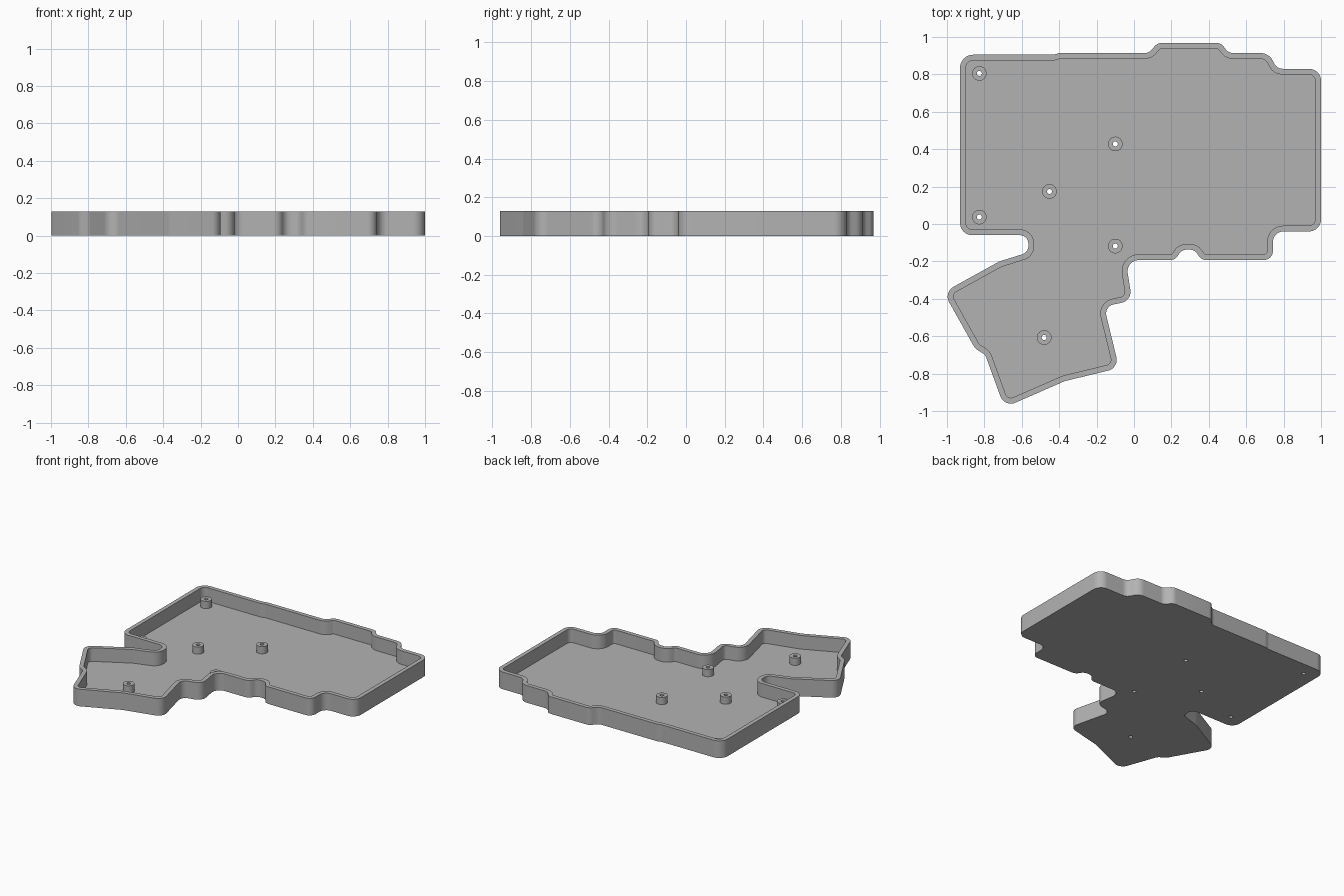
import bpy, bmesh, math
from mathutils import Vector

HEIGHT, FLOOR, WALL = 0.128, 0.026, 0.031
POST_TOP, POST_R, BORE_R = 0.08, 0.039, 0.0135
SIDES = 32

old = bpy.data.objects.get("Cube")
if old:
    bpy.data.objects.remove(old, do_unlink=True)

grey = bpy.data.materials.new("plain_grey")
grey.use_nodes = True
colour = (0.45, 0.45, 0.45, 1)
grey.diffuse_color = colour
grey.node_tree.nodes["Principled BSDF"].inputs["Base Color"].default_value = colour

# Outline corners, clockwise from the back right-hand corner: x, y, fillet radius
CORNERS = [
    (-.93, .905, .07), (-.43, .905, .05), (-.40, .914, .05),
    (.08, .914, .05), (.125, .968, .05), (.465, .968, .05), (.505, .914, .05),
    (.72, .914, .07), (.765, .83, .05), (1, .83, .065),
    (1, -.04, .065), (.743, -.04, .055), (.743, -.193, .05),
    (.36, -.193, .05), (.325, -.137, .05), (.255, -.137, .05), (.22, -.193, .05),
    (-.045, -.193, .06), (-.01, -.41, .06), (-.16, -.44, .05),
    (-.08, -.77, .06), (-.37, -.84, .08), (-.693, -.981, .06),
    (-.795, -.70, .05), (-.85, -.665, .05), (-1.018, -.365, .06),
    (-.72, -.20, .05), (-.565, -.152, .045), (-.565, -.06, .045), (-.93, -.06, .065),
]

POSTS = [(-.827, .805), (-.827, .037), (-.10, .428),
         (-.452, .174), (-.10, -.118), (-.48, -.607)]


def rounded_outlines(corners, wall):
    """Fillet each corner; return the outer loop and the loop inset by the wall."""
    outer, inner = [], []
    for i, (x, y, r) in enumerate(corners):
        p = Vector((x, y))
        a = (p - Vector(corners[i - 1][:2])).normalized()
        b = (Vector(corners[(i + 1) % len(corners)][:2]) - p).normalized()
        turn = math.atan2(a.x * b.y - a.y * b.x, a.dot(b))
        side = 1 if turn > 0 else -1
        start = p - a * r * math.tan(abs(turn) / 2)
        centre = start + Vector((-a.y, a.x)) * side * r
        first = math.atan2(start.y - centre.y, start.x - centre.x)
        steps = max(2, math.ceil(abs(turn) / math.radians(9)))
        for k in range(steps + 1):
            t = first + turn * k / steps
            ray = Vector((math.cos(t), math.sin(t)))
            outer.append(centre + ray * r)
            inner.append(centre + ray * (r + side * wall))
    return outer, inner


def circle(centre, radius):
    return [Vector((centre[0] + radius * math.cos(math.tau * k / SIDES),
                    centre[1] + radius * math.sin(math.tau * k / SIDES)))
            for k in range(SIDES)]


def ring(bm, points, z):
    verts = [bm.verts.new((p.x, p.y, z)) for p in points]
    edges = [bm.edges.new((v, verts[i - 1])) for i, v in enumerate(verts)]
    return verts, edges


def bridge(bm, one, two):
    for i in range(len(one[0])):
        bm.faces.new((one[0][i - 1], one[0][i], two[0][i], two[0][i - 1]))


def finish(bm, name):
    bmesh.ops.recalc_face_normals(bm, faces=bm.faces)
    mesh = bpy.data.meshes.new(name)
    bm.to_mesh(mesh)
    bm.free()
    mesh.materials.append(grey)
    obj = bpy.data.objects.new(name, mesh)
    bpy.context.collection.objects.link(obj)
    bpy.ops.object.select_all(action='DESELECT')
    obj.select_set(True)
    bpy.context.view_layer.objects.active = obj
    bpy.ops.object.shade_smooth_by_angle(angle=math.radians(30))


# Open tray: base and floor plates pierced by screw holes, with a wall around them
bm = bmesh.new()
outer, inner = rounded_outlines(CORNERS, WALL)
loops = [ring(bm, outer, 0), ring(bm, outer, HEIGHT),
         ring(bm, inner, HEIGHT), ring(bm, inner, FLOOR)]
for lower, upper in zip(loops, loops[1:]):
    bridge(bm, lower, upper)
base_edges, floor_edges = list(loops[0][1]), list(loops[3][1])
for place in POSTS:
    low, high = (ring(bm, circle(place, BORE_R), z) for z in (0, FLOOR))
    bridge(bm, low, high)
    base_edges += low[1]
    floor_edges += high[1]
for edges, up in ((base_edges, -1), (floor_edges, 1)):
    bmesh.ops.triangle_fill(bm, edges=edges, use_beauty=True, normal=(0, 0, up))
finish(bm, "tray")

# Hollow screw posts standing on the floor
for number, place in enumerate(POSTS, 1):
    bm = bmesh.new()
    loops = [ring(bm, circle(place, r), z) for r, z in
             ((POST_R, FLOOR), (POST_R, POST_TOP), (BORE_R, POST_TOP), (BORE_R, FLOOR))]
    for i in range(3):
        bridge(bm, loops[i], loops[i + 1])
    bridge(bm, loops[3], loops[0])
    finish(bm, f"screw_post_{number}")
